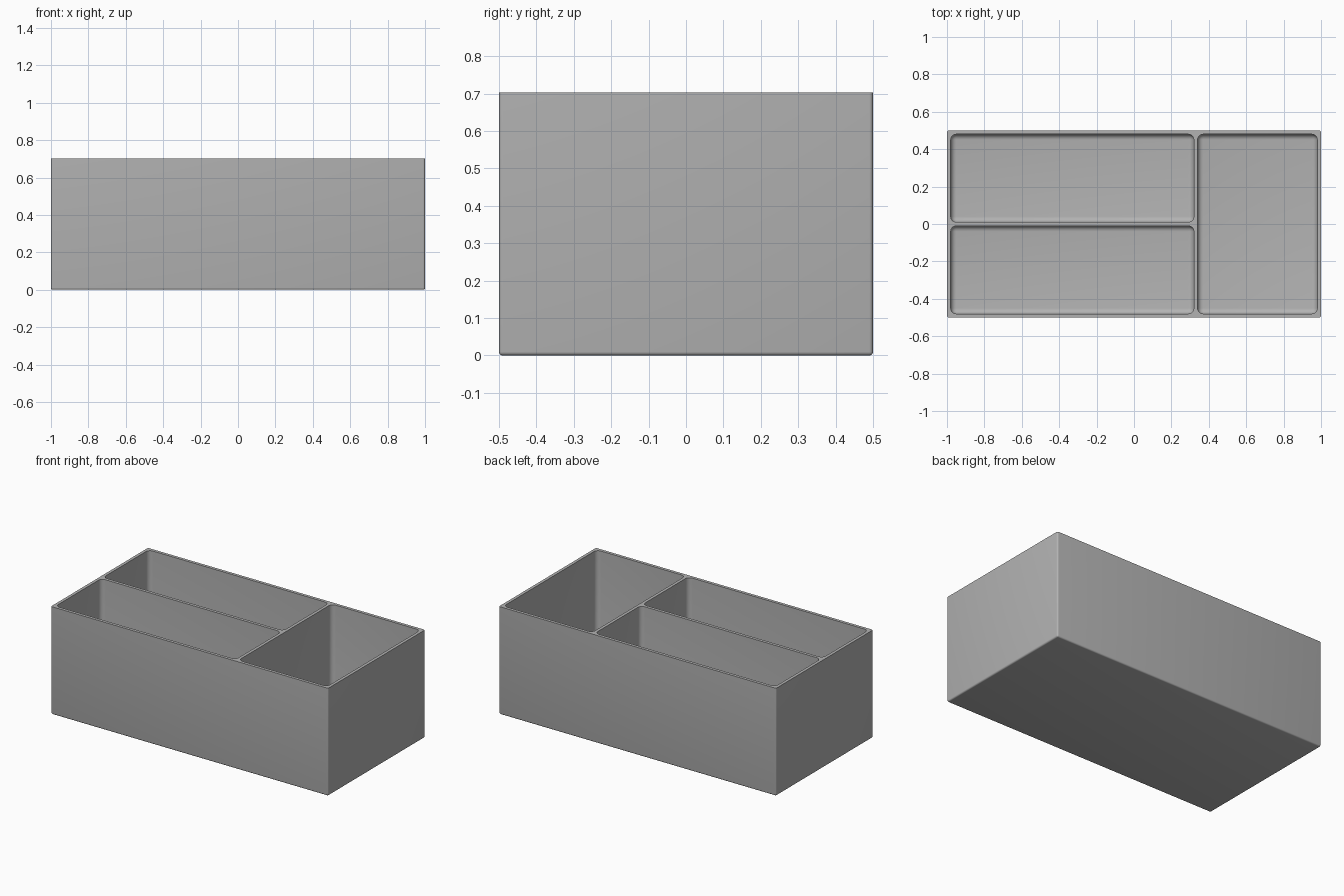
import bpy
import bmesh
from mathutils import Matrix, Vector

HEIGHT = 0.703
WALL = 0.02

if "Cube" in bpy.data.objects:
    bpy.data.objects.remove(bpy.data.objects["Cube"], do_unlink=True)

grey = bpy.data.materials.new("plain grey")
grey.use_nodes = True
colour = (0.45, 0.45, 0.45, 1)
grey.diffuse_color = colour
grey.node_tree.nodes["Principled BSDF"].inputs["Base Color"].default_value = colour


def rounded_block(name, low, high, radius, segments):
    """Block with rounded upright and bottom edges and a sharp top."""
    low, high = Vector(low), Vector(high)
    bm = bmesh.new()
    bmesh.ops.create_cube(bm, size=1)
    bm.transform(Matrix.Translation((low + high) / 2) @ Matrix.Diagonal((*(high - low), 1)))
    top = high.z - 0.001
    edges = [e for e in bm.edges if not all(v.co.z > top for v in e.verts)]
    bmesh.ops.bevel(bm, geom=edges, offset=radius, segments=segments,
                    profile=0.5, affect='EDGES')
    bmesh.ops.recalc_face_normals(bm, faces=bm.faces)
    mesh = bpy.data.meshes.new(name)
    bm.to_mesh(mesh)
    bm.free()
    mesh.materials.append(grey)
    obj = bpy.data.objects.new(name, mesh)
    bpy.context.collection.objects.link(obj)
    return obj


# Outer body of the tray
tray = rounded_block("organizer_tray", (-1, -0.5, 0), (1, 0.5, HEIGHT), 0.01, 4)

# Compartments: two long ones side by side and one across the end
edge_x, edge_y = 1 - WALL, 0.5 - WALL
divider = 0.33
half = WALL / 2
pockets = {
    "back_long": ((-edge_x, half), (divider - half, edge_y)),
    "front_long": ((-edge_x, -edge_y), (divider - half, -half)),
    "end": ((divider + half, -edge_y), (edge_x, edge_y)),
}
cutters = []
for name, (low, high) in pockets.items():
    cutter = rounded_block(name + "_compartment_cutter", (*low, WALL),
                           (*high, HEIGHT + 0.1), 0.03, 6)
    cutter.hide_render = True
    cutters.append(cutter)
    cut = tray.modifiers.new(name + "_compartment", 'BOOLEAN')
    cut.operation = 'DIFFERENCE'
    cut.solver = 'EXACT'
    cut.object = cutter

# Apply the cuts and smooth the rounded edges
bpy.ops.object.select_all(action='DESELECT')
tray.select_set(True)
bpy.context.view_layer.objects.active = tray
for modifier in list(tray.modifiers):
    bpy.ops.object.modifier_apply(modifier=modifier.name)
for cutter in cutters:
    bpy.data.objects.remove(cutter, do_unlink=True)
bpy.ops.object.shade_smooth_by_angle(angle=0.6)
